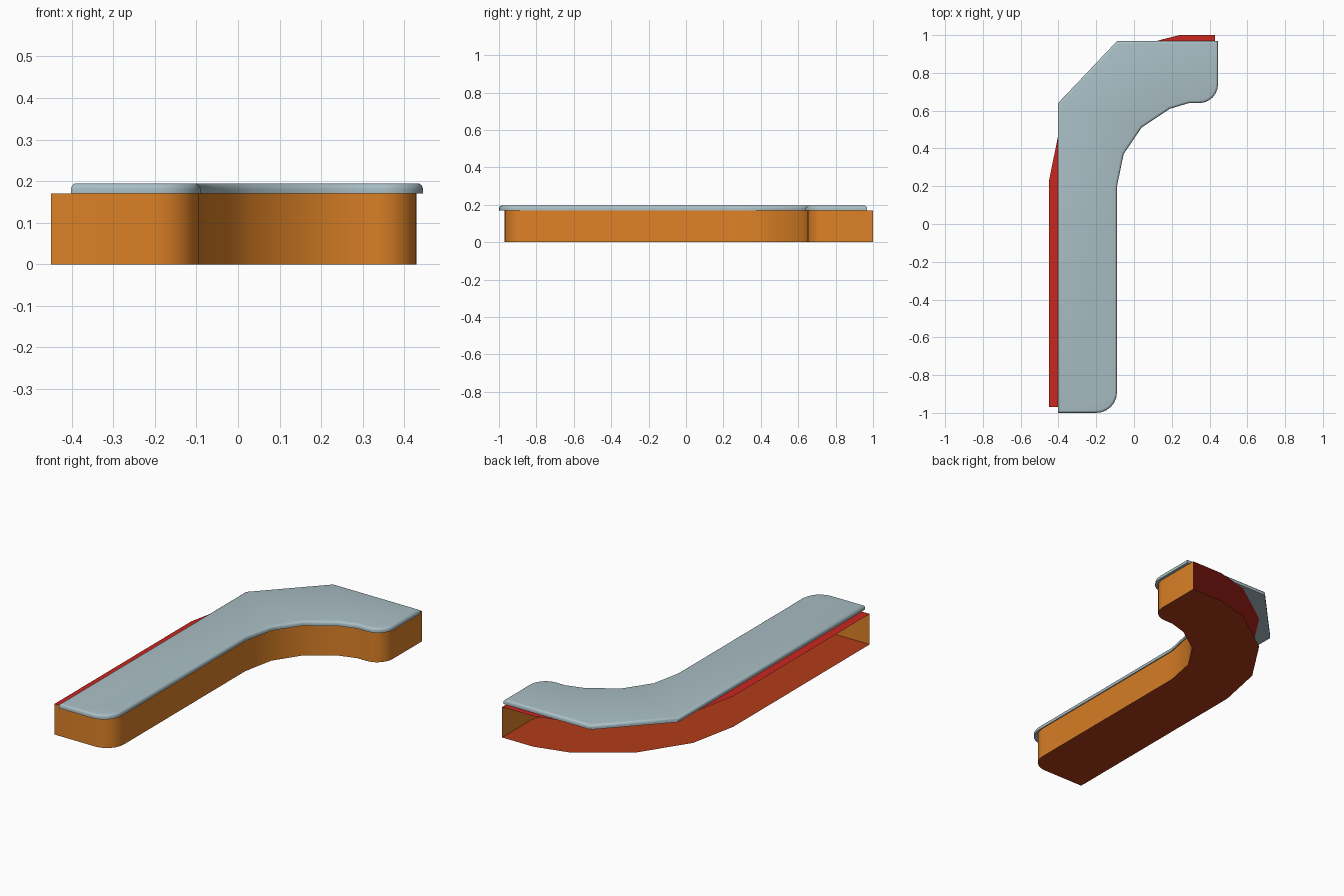
import bpy, bmesh, math
from mathutils import Vector

if "Cube" in bpy.data.objects:
    bpy.data.objects.remove(bpy.data.objects["Cube"])

WALL_H, TOP_H = 0.17, 0.195


def material(name, rgb):
    m = bpy.data.materials.new(name)
    m.diffuse_color = (*rgb, 1)
    m.use_nodes = True
    m.node_tree.nodes["Principled BSDF"].inputs["Base Color"].default_value = m.diffuse_color
    return m


ORANGE = material("orange", (0.72, 0.22, 0.02, 1)[:3])
RED = material("red", (0.58, 0.02, 0.015))
RUST = material("rust_red", (0.45, 0.045, 0.01))
GREY = material("blue_grey", (0.40, 0.52, 0.56))


def arc(cx, cy, r, a0, a1, n=6):
    return [(cx + r * math.cos(math.radians(a0 + (a1 - a0) * i / n)),
             cy + r * math.sin(math.radians(a0 + (a1 - a0) * i / n))) for i in range(n + 1)]


def inset(pts, d):
    """Offset a closed counter-clockwise outline inwards with mitred corners."""
    out = []
    for i, p in enumerate(pts):
        p = Vector(p)
        a = (p - Vector(pts[i - 1])).normalized()
        b = (Vector(pts[(i + 1) % len(pts)]) - p).normalized()
        na, nb = Vector((-a.y, a.x)), Vector((-b.y, b.x))
        out.append(p + (na + nb) * (d / (1 + na.dot(nb))))
    return out


def make(name, layers, mat, closed=True, bottom=False, top=False):
    """Join stacked outlines (points, z) into a surface, optionally capped."""
    bm = bmesh.new()
    rings = [[bm.verts.new((p[0], p[1], z)) for p in pts] for pts, z in layers]
    for lo, hi in zip(rings, rings[1:]):
        n = len(lo)
        for i in range(n if closed else n - 1):
            j = (i + 1) % n
            bm.faces.new((lo[i], lo[j], hi[j], hi[i]))
    caps = []
    if bottom:
        caps.append(bm.faces.new(rings[0][::-1]))
    if top:
        caps.append(bm.faces.new(rings[-1]))
    bmesh.ops.triangulate(bm, faces=caps)
    me = bpy.data.meshes.new(name)
    bm.to_mesh(me)
    bm.free()
    me.materials.append(mat)
    ob = bpy.data.objects.new(name, me)
    bpy.context.collection.objects.link(ob)
    bpy.ops.object.select_all(action='DESELECT')
    ob.select_set(True)
    bpy.context.view_layer.objects.active = ob
    bpy.ops.object.shade_smooth_by_angle(angle=math.radians(40))
    return ob


# Front panel path of the counter, and the open back line of its body
front = ([(-0.45, -0.97)] + arc(-0.20, -0.865, 0.105, -90, 0)
         + [(-0.095, 0.20), (-0.06, 0.375), (0.035, 0.52), (0.18, 0.62), (0.28, 0.65)]
         + arc(0.335, 0.745, 0.095, -90, 0) + [(0.43, 1.0)])
back = [(0.24, 1.0), (0.045, 0.95), (-0.225, 0.76), (-0.395, 0.50), (-0.45, 0.23)]
make("front_panel", [(front, 0), (front, WALL_H)], ORANGE, closed=False)

# Floor and upper shelf board of the open body
make("floor_board", [(front + back, 0.0)], RUST, bottom=True)
make("upper_board", [(front + back, WALL_H - 0.0005)], RED, top=True)

# Countertop slab with a rounded upper edge
slab = ([(-0.402, -1.0)] + arc(-0.20, -0.89, 0.11, -90, 0)
        + [(-0.09, 0.20), (-0.055, 0.37), (0.04, 0.51), (0.19, 0.61), (0.29, 0.64)]
        + arc(0.345, 0.74, 0.10, -90, 0)
        + [(0.445, 0.968), (-0.09, 0.968), (-0.402, 0.64)])
R = 0.014
layers = [(slab, WALL_H + 0.0005)]
for k in range(5):
    t = math.radians(90 * k / 4)
    layers.append((inset(slab, R * (1 - math.cos(t))), TOP_H - R + R * math.sin(t)))
make("countertop", layers, GREY, bottom=True, top=True)
